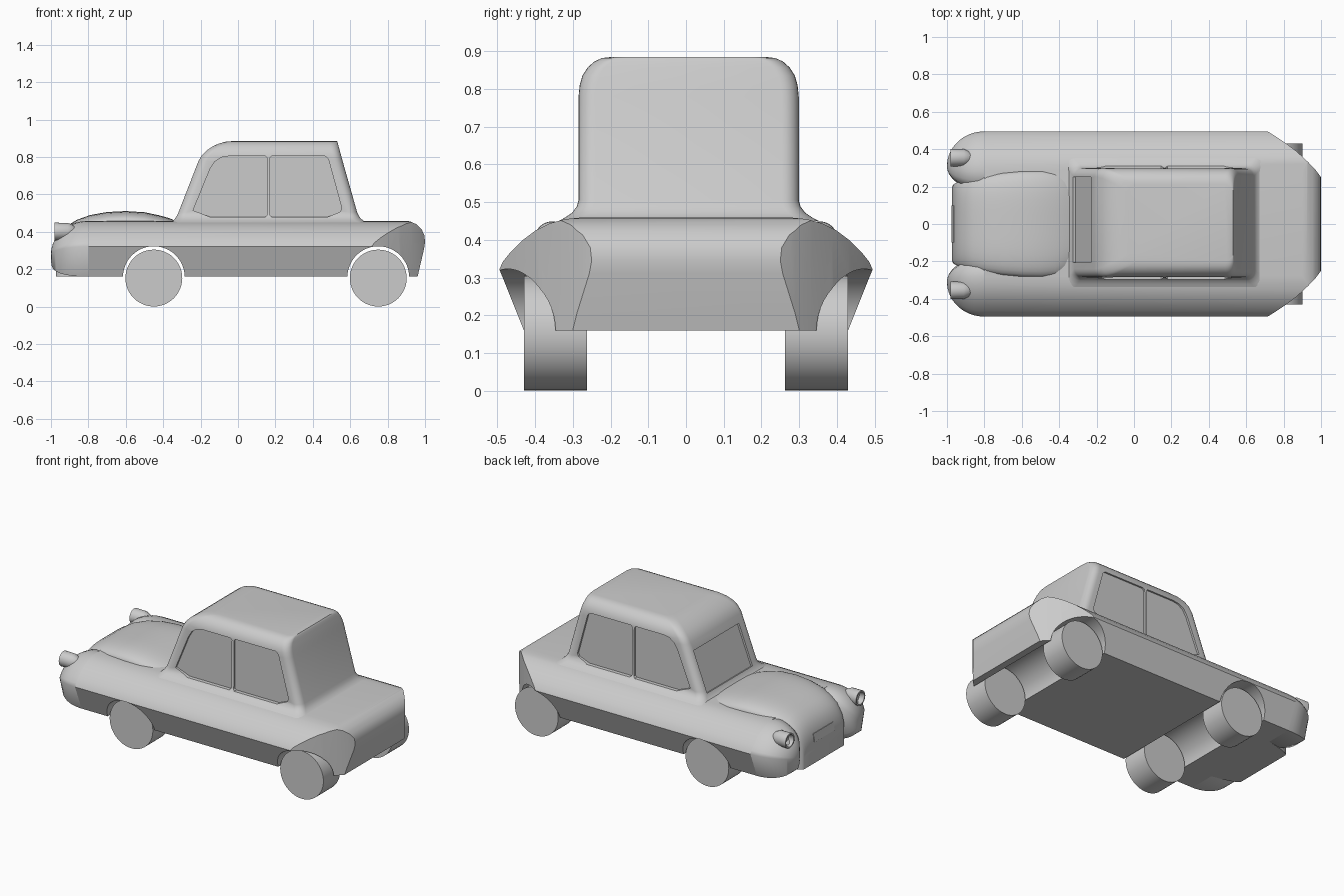
import bpy, bmesh
from math import sin, cos, pi, sqrt, radians

if "Cube" in bpy.data.objects:
    bpy.data.objects.remove(bpy.data.objects["Cube"])


def loft(name, rings):
    """Skin a list of equal-length closed rings and cap both ends."""
    bm = bmesh.new()
    loops = [[bm.verts.new(p) for p in ring] for ring in rings]
    n = len(rings[0])
    for a, b in zip(loops, loops[1:]):
        for i in range(n):
            j = (i + 1) % n
            bm.faces.new((a[i], a[j], b[j], b[i]))
    bm.faces.new(loops[0])
    bm.faces.new(loops[-1])
    bmesh.ops.recalc_face_normals(bm, faces=bm.faces[:])
    me = bpy.data.meshes.new(name)
    bm.to_mesh(me)
    bm.free()
    ob = bpy.data.objects.new(name, me)
    bpy.context.collection.objects.link(ob)
    return ob


def prism(name, pts, axis, lo, hi):
    place = {'x': lambda a, b, h: (h, a, b),
             'y': lambda a, b, h: (a, h, b),
             'z': lambda a, b, h: (a, b, h)}[axis]
    return loft(name, [[place(a, b, h) for a, b in pts] for h in (lo, hi)])


def circle(cx, cy, r, n=48):
    return [(cx + r * cos(2 * pi * i / n), cy + r * sin(2 * pi * i / n)) for i in range(n)]


def activate(ob):
    bpy.ops.object.select_all(action='DESELECT')
    ob.select_set(True)
    bpy.context.view_layer.objects.active = ob


def boolean(ob, cutter, op='DIFFERENCE'):
    cutter.hide_render = True
    m = ob.modifiers.new('cut', 'BOOLEAN')
    m.operation, m.solver, m.object = op, 'EXACT', cutter
    activate(ob)
    bpy.ops.object.modifier_apply(modifier=m.name)
    bpy.data.objects.remove(cutter)


def smooth(ob, angle=35):
    activate(ob)
    bpy.ops.object.shade_smooth_by_angle(angle=radians(angle))


# Main body: rounded shoulders, lower sides leaning inwards
shoulder = [(0.28, 0.459), (0.32, 0.455), (0.36, 0.444), (0.40, 0.424), (0.435, 0.398),
            (0.465, 0.368), (0.485, 0.343), (0.495, 0.322), (0.43, 0.16)]
section = shoulder + [(-y, z) for y, z in reversed(shoulder)]
body = prism('body', section, 'x', -0.8, 1.1)

# Tail: curved plan taper and rounded rear profile
taper = [(0.69, 0.51), (0.75, 0.473), (0.81, 0.433), (0.87, 0.388), (0.93, 0.332),
         (0.97, 0.29), (1.0, 0.25), (1.2, -0.0)]
plan = [(-0.9, 0.6), (0.6, 0.6)] + taper
plan += [(x, -y) for x, y in reversed(plan[:-1])]
boolean(body, prism('tail_plan', plan, 'z', 0, 1), 'INTERSECT')
rear = [(-0.9, 0.1), (-0.9, 0.6), (0.88, 0.6), (0.88, 0.462), (0.92, 0.456), (0.955, 0.44),
        (0.982, 0.413), (0.997, 0.38), (1.0, 0.345), (0.995, 0.31), (0.96, 0.16), (0.947, 0.1)]
boolean(body, prism('tail_profile', rear, 'y', -1, 1), 'INTERSECT')

# Wheel arches run the full width
axles = {'front': -0.45, 'rear': 0.75}
for x in axles.values():
    boolean(body, prism('arch', circle(x, 0.158, 0.165), 'y', -1, 1))
smooth(body)

# Wheels
for end, x in axles.items():
    for side, s in (('left', 1), ('right', -1)):
        smooth(prism(f'{end}_{side}_wheel', circle(x, 0.153, 0.152), 'y', s * 0.262, s * 0.43))

# Rounded front ends of the fenders, with headlights
cy, cz = 0.31, 0.28
lobe = [(0.23, 0.16), (0.19, 0.20), (0.18, 0.30), (0.19, 0.42), (0.23, 0.452)] + shoulder
for side, s in (('left', 1), ('right', -1)):
    rings = []
    for i in range(13):
        a = 0.06 + (pi / 2 - 0.06) * i / 12
        k = sin(a)
        rings.append([(-0.8 - 0.2 * cos(a), s * (cy + (y - cy) * k),
                       cz + (z - cz) * (k if z > cz else k ** 0.4)) for y, z in lobe])
    smooth(loft(f'{side}_fender_nose', rings), 50)
    lamp = [(-0.95, 0.03), (-0.98, 0.038), (-0.98, 0.047), (-0.91, 0.046), (-0.885, 0.035), (-0.85, 0.008)]
    smooth(loft(f'{side}_headlight',
                [[(x, y, z) for y, z in circle(s * 0.355, 0.402, r, 24)] for x, r in lamp]))

# Hood running down into the front panel: x, top height, half width
hood = [(-0.972, 0.29, 0.20), (-0.965, 0.34, 0.212), (-0.945, 0.39, 0.222), (-0.91, 0.435, 0.235),
        (-0.86, 0.465, 0.248), (-0.79, 0.49, 0.262), (-0.70, 0.506, 0.274), (-0.6, 0.511, 0.282),
        (-0.5, 0.505, 0.284), (-0.42, 0.488, 0.28), (-0.37, 0.474, 0.268), (-0.33, 0.458, 0.24)]
rings = []
for x, h, w in hood:
    floor = 0.16 if x < -0.65 else 0.40
    arch = []
    for i in range(21):
        v = sin((i / 10 - 1) * pi / 2)
        arch.append((x, w * v, h - 0.055 * (1 - sqrt(max(0, 1 - abs(v) ** 4)))))
    rings.append([(x, -w, floor)] + arch + [(x, w, floor)])
smooth(loft('hood', rings), 50)

# Number plate
prism('number_plate', [(-0.976, 0.295), (-0.966, 0.345), (-0.94, 0.345), (-0.94, 0.295)], 'y', -0.1, 0.1)


# Cabin: stacked rounded rectangles (z, front x, rear x, half width)
def rounded_rect(z, x0, x1, w, r=0.045, shift=0.007):
    pts = []
    for cx, cyy, a0 in ((x1 - r, w - r, 0), (x0 + r, w - r, 90), (x0 + r, r - w, 180), (x1 - r, r - w, 270)):
        for i in range(7):
            a = radians(a0 + 15 * i)
            pts.append((cx + r * cos(a), cyy + r * sin(a) + shift, z))
    return pts


levels = [(0.45, -0.36, 0.69, 0.345), (0.459, -0.348, 0.672, 0.328), (0.472, -0.336, 0.655, 0.309),
          (0.488, -0.326, 0.645, 0.297), (0.505, -0.318, 0.637, 0.292), (0.78, -0.211, 0.559, 0.292),
          (0.81, -0.193, 0.551, 0.289), (0.835, -0.168, 0.544, 0.282), (0.857, -0.136, 0.538, 0.268),
          (0.873, -0.10, 0.534, 0.25), (0.882, -0.065, 0.531, 0.23), (0.885, -0.03, 0.53, 0.205)]
cabin = loft('cabin', [rounded_rect(*lv) for lv in levels])

# Side windows, split by a door pillar, and the windscreen, all slightly recessed
front_pane = [(-0.24, 0.515), (-0.15, 0.735), (-0.125, 0.775), (-0.09, 0.798), (-0.05, 0.805),
              (0.145, 0.805), (0.155, 0.795), (0.155, 0.49), (0.145, 0.48), (-0.15, 0.48)]
rear_pane = [(0.17, 0.49), (0.17, 0.795), (0.18, 0.805), (0.465, 0.805), (0.483, 0.79),
             (0.555, 0.525), (0.545, 0.507), (0.48, 0.48), (0.18, 0.48)]
for s in (1, -1):
    for pane in (front_pane, rear_pane):
        boolean(cabin, prism('pane', pane, 'y', 0.007 + s * 0.279, 0.007 + s * 0.4))
screen = [(-0.313, 0.485), (-0.217, 0.73), (-0.33, 0.775), (-0.43, 0.53)]
boolean(cabin, prism('screen', screen, 'y', -0.205, 0.25))
smooth(cabin)
